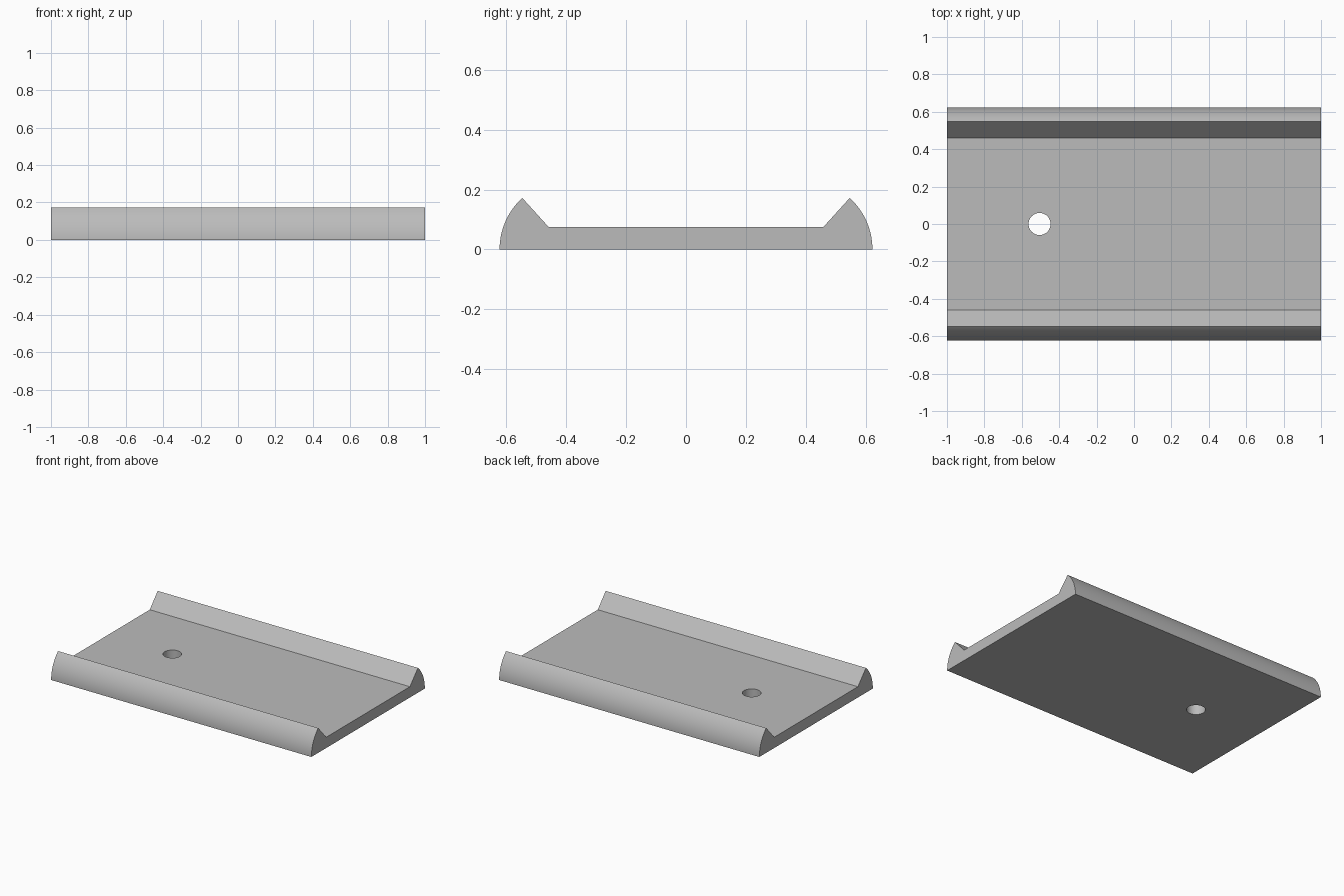
import bpy
import bmesh
from math import cos, sin, radians

cube = bpy.data.objects.get("Cube")
if cube:
    bpy.data.objects.remove(cube, do_unlink=True)

HALF_LENGTH = 1.0
HALF_WIDTH = 0.623
RADIUS = 0.233          # rounded outer edge of each rail
RIM_ANGLE = 47.6        # where the arc meets the sloped inner face
FLOOR = 0.075           # plate thickness
ARC_STEPS = 20

# Single plain grey
grey = bpy.data.materials.new("plain grey")
grey.use_nodes = True
grey.diffuse_color = (0.5, 0.5, 0.5, 1)
grey.node_tree.nodes["Principled BSDF"].inputs["Base Color"].default_value = (0.5, 0.5, 0.5, 1)

# Cross-section: one rounded rail with a radial inner slope, then its mirror
centre = HALF_WIDTH - RADIUS
angles = [radians(RIM_ANGLE * i / ARC_STEPS) for i in range(ARC_STEPS + 1)]
half = [(centre + RADIUS * cos(a), RADIUS * sin(a)) for a in angles]
half.append((0.459, FLOOR))
profile = half + [(-y, z) for y, z in reversed(half)]

# Channel plate: extrude the section along its length
bm = bmesh.new()
end = bm.faces.new([bm.verts.new((-HALF_LENGTH, y, z)) for y, z in profile])
extruded = bmesh.ops.extrude_face_region(bm, geom=[end])
moved = [v for v in extruded["geom"] if isinstance(v, bmesh.types.BMVert)]
bmesh.ops.translate(bm, verts=moved, vec=(2 * HALF_LENGTH, 0, 0))
bmesh.ops.recalc_face_normals(bm, faces=bm.faces)
mesh = bpy.data.meshes.new("channel_plate")
bm.to_mesh(mesh)
bm.free()
mesh.materials.append(grey)
plate = bpy.data.objects.new("channel_plate", mesh)
bpy.context.collection.objects.link(plate)

# Round mounting hole through the floor
bpy.ops.mesh.primitive_cylinder_add(vertices=48, radius=0.059, depth=0.4,
                                    location=(-0.505, 0, 0.04))
cutter = bpy.context.object
cutter.name = "hole_cutter"
cutter.hide_render = True
cutter.data.materials.append(grey)

hole = plate.modifiers.new("mounting_hole", 'BOOLEAN')
hole.operation = 'DIFFERENCE'
hole.solver = 'EXACT'
hole.object = cutter
bpy.ops.object.select_all(action='DESELECT')
plate.select_set(True)
bpy.context.view_layer.objects.active = plate
bpy.ops.object.modifier_apply(modifier=hole.name)
bpy.data.objects.remove(cutter, do_unlink=True)

# Smooth curved walls, crisp edges
bpy.ops.object.shade_smooth_by_angle(angle=radians(30))
